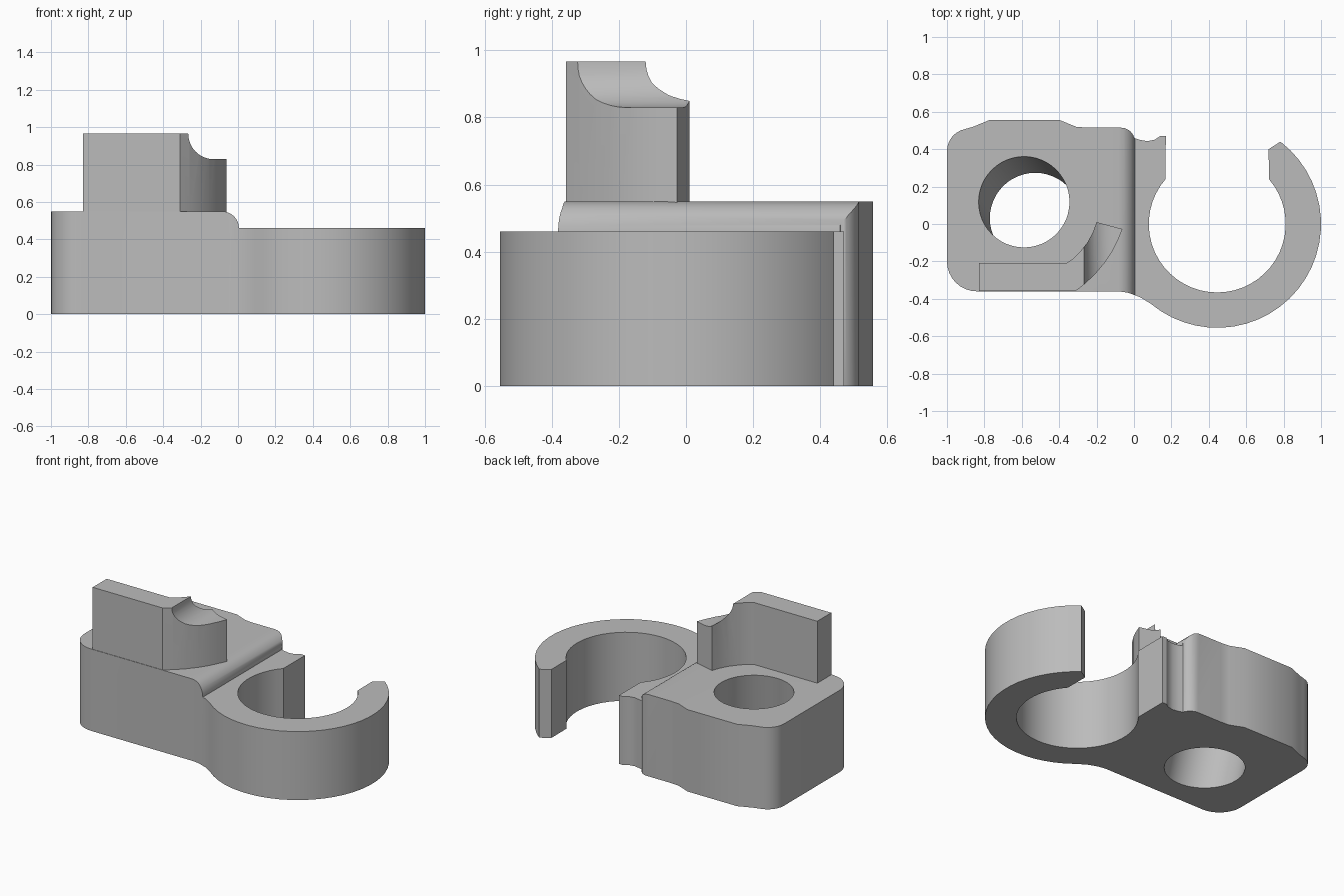
import bpy, bmesh
from math import sin, cos, radians, pi
from mathutils import Vector

cube = bpy.data.objects.get("Cube")
if cube:
    bpy.data.objects.remove(cube, do_unlink=True)

grey = bpy.data.materials.new("light grey")
grey.use_nodes = True
grey.diffuse_color = (0.5, 0.5, 0.5, 1)
grey.node_tree.nodes["Principled BSDF"].inputs["Base Color"].default_value = (0.5, 0.5, 0.5, 1)


def arc(cx, cy, r, start, end, steps):
    """Points on an arc, angles in degrees."""
    angles = [radians(start + (end - start) * i / steps) for i in range(steps + 1)]
    return [(cx + r * cos(a), cy + r * sin(a)) for a in angles]


def prism(name, base, sweep):
    """Sweep a closed 3D outline along a vector into a solid."""
    bm = bmesh.new()
    face = bm.faces.new([bm.verts.new(p) for p in base])
    moved = bmesh.ops.extrude_face_region(bm, geom=[face])["geom"]
    bmesh.ops.translate(bm, vec=Vector(sweep),
                        verts=[g for g in moved if isinstance(g, bmesh.types.BMVert)])
    bmesh.ops.recalc_face_normals(bm, faces=bm.faces)
    mesh = bpy.data.meshes.new(name)
    bm.to_mesh(mesh)
    bm.free()
    mesh.materials.append(grey)
    obj = bpy.data.objects.new(name, mesh)
    bpy.context.collection.objects.link(obj)
    return obj


def select(obj):
    bpy.ops.object.select_all(action='DESELECT')
    obj.select_set(True)
    bpy.context.view_layer.objects.active = obj


def cut(obj, cutter):
    """Subtract a cutter and discard it."""
    cutter.hide_render = True
    select(obj)
    mod = obj.modifiers.new("cut", 'BOOLEAN')
    mod.operation = 'DIFFERENCE'
    mod.solver = 'EXACT'
    mod.object = cutter
    bpy.ops.object.modifier_apply(modifier=mod.name)
    bpy.data.objects.remove(cutter, do_unlink=True)


def smooth(obj):
    select(obj)
    bpy.ops.object.shade_smooth_by_angle(angle=radians(30))


# Clip body: block outline flowing into an open ring
outline = [(0.17, 0.47), (0.14, 0.47), (0.11, 0.45), (0.07, 0.443), (0.03, 0.45)]
outline += arc(-0.07, 0.44, 0.075, 15, 90, 5)
outline += [(-0.25, 0.515), (-0.31, 0.52), (-0.4, 0.557), (-0.77, 0.557), (-0.86, 0.52)]
outline += arc(-0.88, 0.39, 0.12, 100, 180, 6)
outline += arc(-0.84, -0.2, 0.16, 180, 270, 8)
outline += [(-0.08, -0.36), (-0.03, -0.368), (0.03, -0.39)]
outline += arc(0.445, 0, 0.555, -130, 52.5, 26)
outline += [(0.72, 0.4)]
outline += arc(0.445, 0, 0.366, 41, -221, 36)
body = prism("clip_body", [(x, y, 0) for x, y in outline], (0, 0, 0.55))

# Lower the ring side, leaving a rounded shoulder on the block
shoulder = arc(-0.085, 0.46, 0.09, 90, 0, 8)
step = [(-0.085, 0.7)] + shoulder + [(1.2, 0.46), (1.2, 0.7)]
cut(body, prism("step_cutter", [(x, -0.8, z) for x, z in step], (0, 1.6, 0)))

# Slanted round hole through the block
hole = arc(-0.517, 0.015, 0.243, 0, 360, 48)[:-1]
cut(body, prism("hole_cutter", [(x, y, -0.1) for x, y in hole], (0.75 * -0.109, 0.75 * 0.158, 0.75)))
smooth(body)

# Upright wall with a curved end
plan = [(-0.83, -0.357), (-0.31, -0.357), (-0.26, -0.318), (-0.205, -0.265),
        (-0.155, -0.205), (-0.115, -0.145), (-0.085, -0.085), (-0.062, -0.027),
        (-0.2, 0.01), (-0.22, -0.045), (-0.25, -0.1), (-0.29, -0.15),
        (-0.325, -0.185), (-0.36, -0.208), (-0.83, -0.208)]
wall = prism("upright_wall", [(x, y, 0.5) for x, y in plan], (0, 0, 0.466))

# Scooped notch over the curved end
scoop = arc(-0.13, 0.965, 0.136, 180, 270, 10)
notch = [(-0.266, 1.1)] + scoop + [(0.1, 0.829), (0.1, 1.1)]
cut(wall, prism("notch_cutter", [(x, -0.6, z) for x, z in notch], (0, 0.9, 0)))
smooth(wall)
